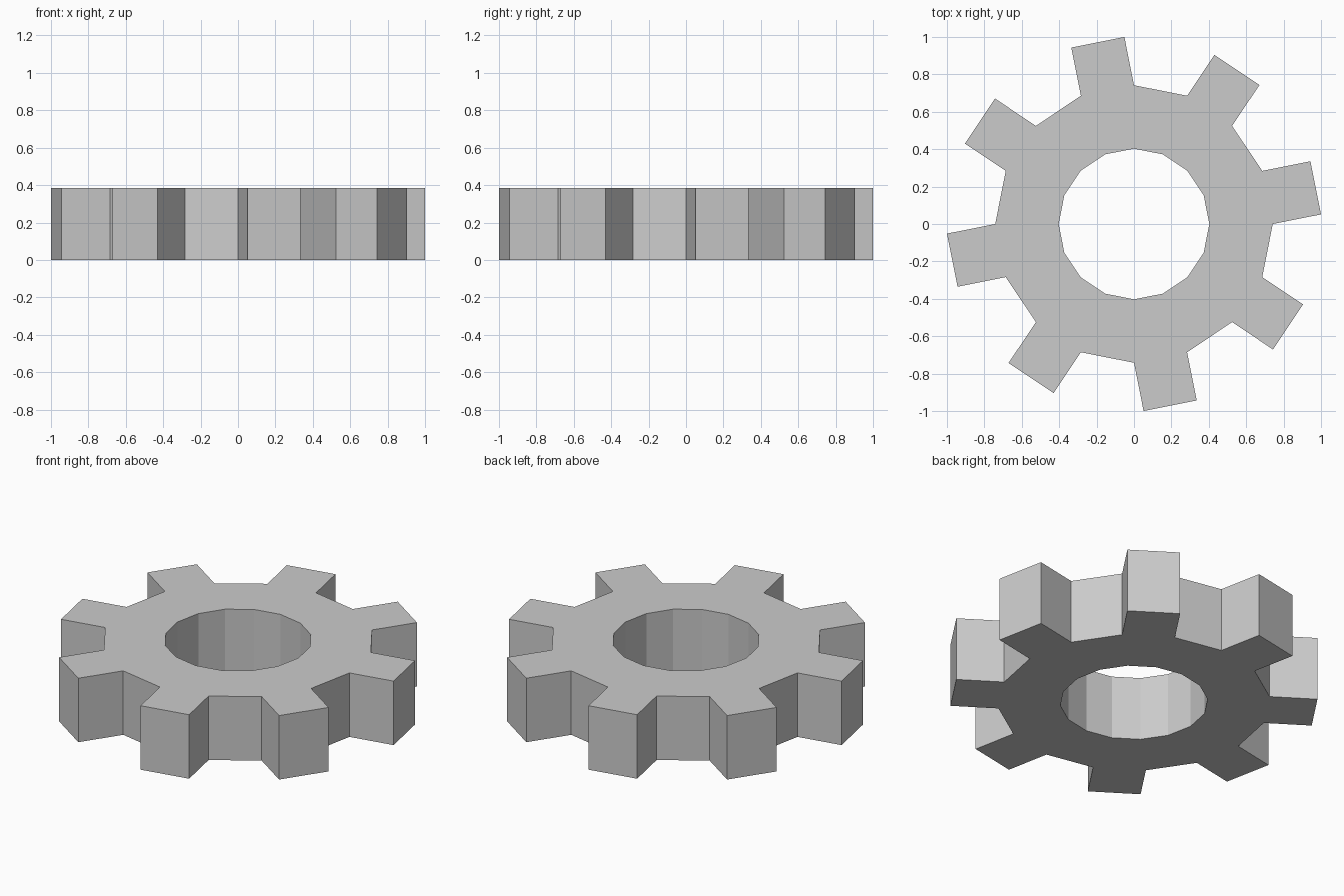
import bpy, bmesh
from math import cos, sin, tau

if "Cube" in bpy.data.objects:
    bpy.data.objects.remove(bpy.data.objects["Cube"])

SIDES, BORE, ROOT, TOOTH, HEIGHT = 16, 0.403, 0.742, 0.263, 0.385

def ring(bm, radius):
    return [bm.verts.new((radius * cos(tau * i / SIDES), radius * sin(tau * i / SIDES), 0))
            for i in range(SIDES)]

bm = bmesh.new()

# Flat annular body with a 16-sided bore
inner, root = ring(bm, BORE), ring(bm, ROOT)
for i in range(SIDES):
    j = (i + 1) % SIDES
    bm.faces.new((inner[i], root[i], root[j], inner[j]))

    # Straight tooth pushed out from every other rim edge
    if i % 2 == 0:
        a = tau * (i + 0.5) / SIDES
        tip = [bm.verts.new((v.co.x + TOOTH * cos(a), v.co.y + TOOTH * sin(a), 0))
               for v in (root[i], root[j])]
        bm.faces.new((root[i], tip[0], tip[1], root[j]))

# Thicken the profile, keeping the bottom face
top = bmesh.ops.extrude_face_region(bm, geom=bm.faces[:], use_keep_orig=True)["geom"]
bmesh.ops.translate(bm, vec=(0, 0, HEIGHT),
                    verts=[g for g in top if isinstance(g, bmesh.types.BMVert)])
bmesh.ops.recalc_face_normals(bm, faces=bm.faces[:])

mesh = bpy.data.meshes.new("gear_wheel")
bm.to_mesh(mesh)
bm.free()
bpy.context.collection.objects.link(bpy.data.objects.new("gear_wheel", mesh))
